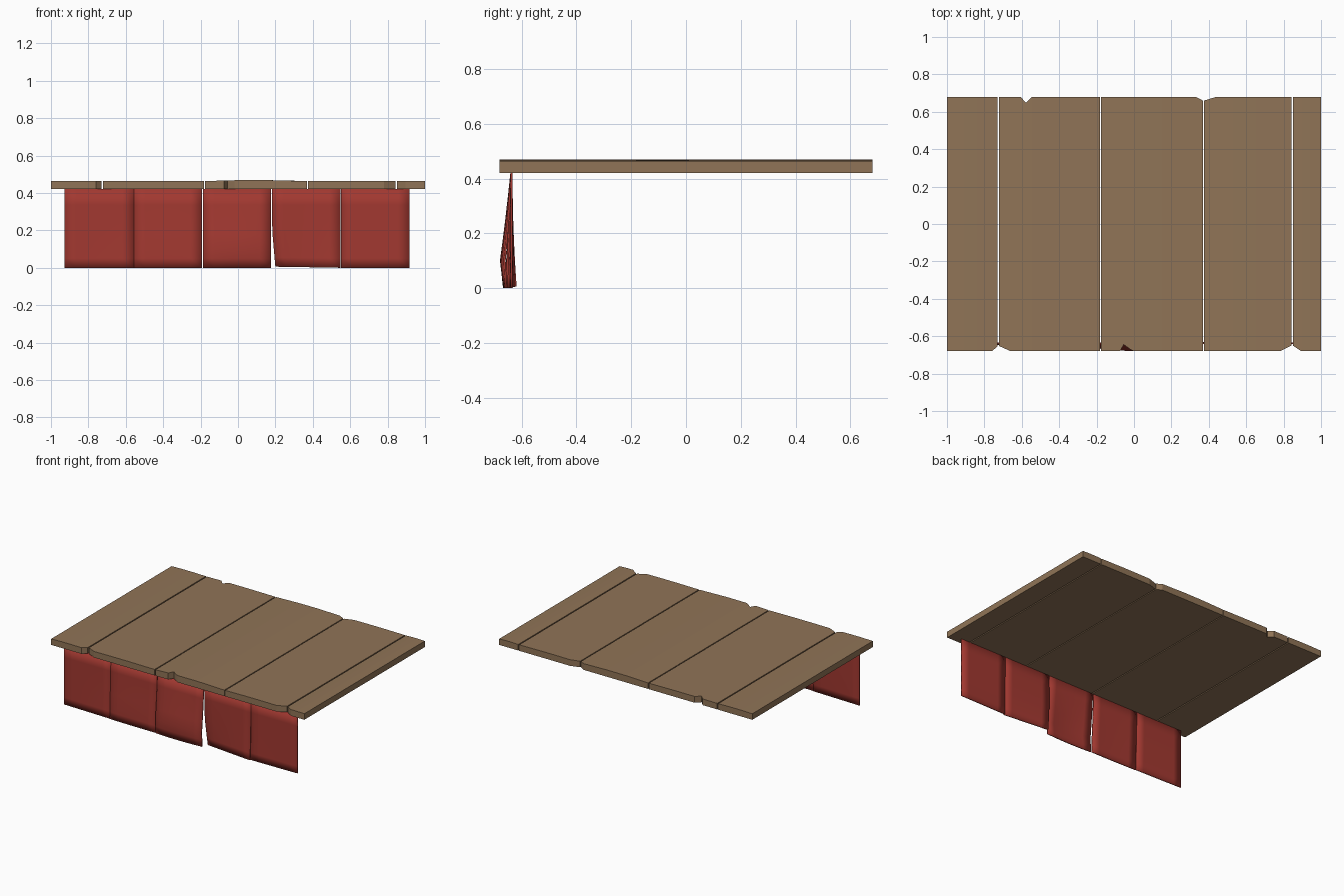
import bpy, bmesh

if "Cube" in bpy.data.objects:
    bpy.data.objects.remove(bpy.data.objects["Cube"])

def material(name, rgb):
    m = bpy.data.materials.new(name)
    m.diffuse_color = (*rgb, 1)
    m.use_nodes = True
    m.node_tree.nodes["Principled BSDF"].inputs["Base Color"].default_value = m.diffuse_color
    return m

wood = material("wood", (0.28, 0.175, 0.095))
red = material("red_cloth", (0.36, 0.04, 0.03))

def add_object(name, bm, mat):
    bmesh.ops.recalc_face_normals(bm, faces=bm.faces[:])
    me = bpy.data.meshes.new(name)
    bm.to_mesh(me)
    bm.free()
    me.materials.append(mat)
    ob = bpy.data.objects.new(name, me)
    bpy.context.collection.objects.link(ob)
    return ob

Z0, Z1, Y = 0.42, 0.463, 0.68

def plank(name, outline, crown):
    """Extruded board outline with a slightly crowned top."""
    bm = bmesh.new()
    face = bm.faces.new([bm.verts.new((x, y, Z0)) for x, y in outline])
    ext = bmesh.ops.extrude_face_region(bm, geom=[face])
    top = [v for v in ext["geom"] if isinstance(v, bmesh.types.BMVert)]
    bmesh.ops.translate(bm, verts=top, vec=(0, 0, Z1 - Z0))
    xs = [p[0] for p in outline]
    a, b = min(xs), max(xs)
    for k in (0.33, 0.6):
        bmesh.ops.bisect_plane(bm, geom=bm.verts[:] + bm.edges[:] + bm.faces[:],
                               plane_co=(a + (b - a) * k, 0, 0), plane_no=(1, 0, 0))
    for v in bm.verts:
        if v.co.z > Z1 - 0.01:
            u = (v.co.x - a) / (b - a)
            v.co.z += crown * 4 * u * (1 - u)
    add_object(name, bm, wood)

# Deck planks with chipped ends, outlines run counter-clockwise
plank("plank_1", [(-1, -Y), (-0.76, -Y), (-0.73, -0.655), (-0.73, Y), (-1, Y)], 0.002)
plank("plank_2", [(-0.722, -0.652), (-0.66, -Y), (-0.183, -Y), (-0.183, Y), (-0.545, Y),
                  (-0.577, 0.648), (-0.607, Y), (-0.722, Y)], 0.002)
plank("plank_3", [(-0.176, -Y), (-0.075, -Y), (-0.055, -0.645), (-0.02, -0.67), (0, -Y),
                  (0.368, -Y), (0.368, 0.66), (0.33, Y), (-0.176, Y)], 0.006)
plank("plank_4", [(0.375, -Y), (0.78, -Y), (0.842, -0.65), (0.842, Y), (0.44, Y),
                  (0.375, 0.66)], 0.002)
plank("plank_5", [(0.85, -0.65), (0.895, -Y), (1, -Y), (1, Y), (0.85, Y)], 0.002)

# Front skirt panels: x0, x1, bulge, bottom-left y shift, bottom-right y shift,
# bottom-left pull-in, bottom lift
panels = [
    (-0.927, -0.557, 0.000, 0.000, -0.010, 0, 0),
    (-0.556, -0.193, 0.008, -0.010, -0.015, 0, 0),
    (-0.187, 0.177, 0.032, -0.010, -0.010, 0, 0),
    (0.182, 0.549, 0.000, 0.015, -0.012, 0.018, 0.006),
    (0.551, 0.917, 0.000, -0.004, 0.000, 0, 0),
]
rows = [0, 0.2, 0.4, 0.58, 0.76, 0.88, 1]
N = 6
for i, (x0, x1, bulge, left, right, pull, lift) in enumerate(panels):
    bm = bmesh.new()
    grid = []
    for t in rows:
        swell = min(t / 0.76, 1 - (t - 0.76) * 2)
        low = max(0, (t - 0.5) / 0.5)
        line = []
        for j in range(N + 1):
            u = j / N
            y = (-0.637 - bulge * swell * (0.6 + 1.6 * u * (1 - u))
                 + t * t * (left * (1 - u) + right * u))
            x = x0 + (x1 - x0) * u + pull * low * (1 - u) ** 2
            line.append(bm.verts.new((x, y, Z0 * (1 - t) + lift * low * (1 - u))))
        grid.append(line)
    for r in range(len(rows) - 1):
        for j in range(N):
            bm.faces.new((grid[r][j], grid[r + 1][j], grid[r + 1][j + 1], grid[r][j + 1]))
    ob = add_object(f"skirt_panel_{i + 1}", bm, red)
    mod = ob.modifiers.new("thickness", "SOLIDIFY")
    mod.thickness = 0.008
    mod.offset = 0
    bpy.ops.object.select_all(action="DESELECT")
    ob.select_set(True)
    bpy.context.view_layer.objects.active = ob
    bpy.ops.object.shade_smooth_by_angle()
